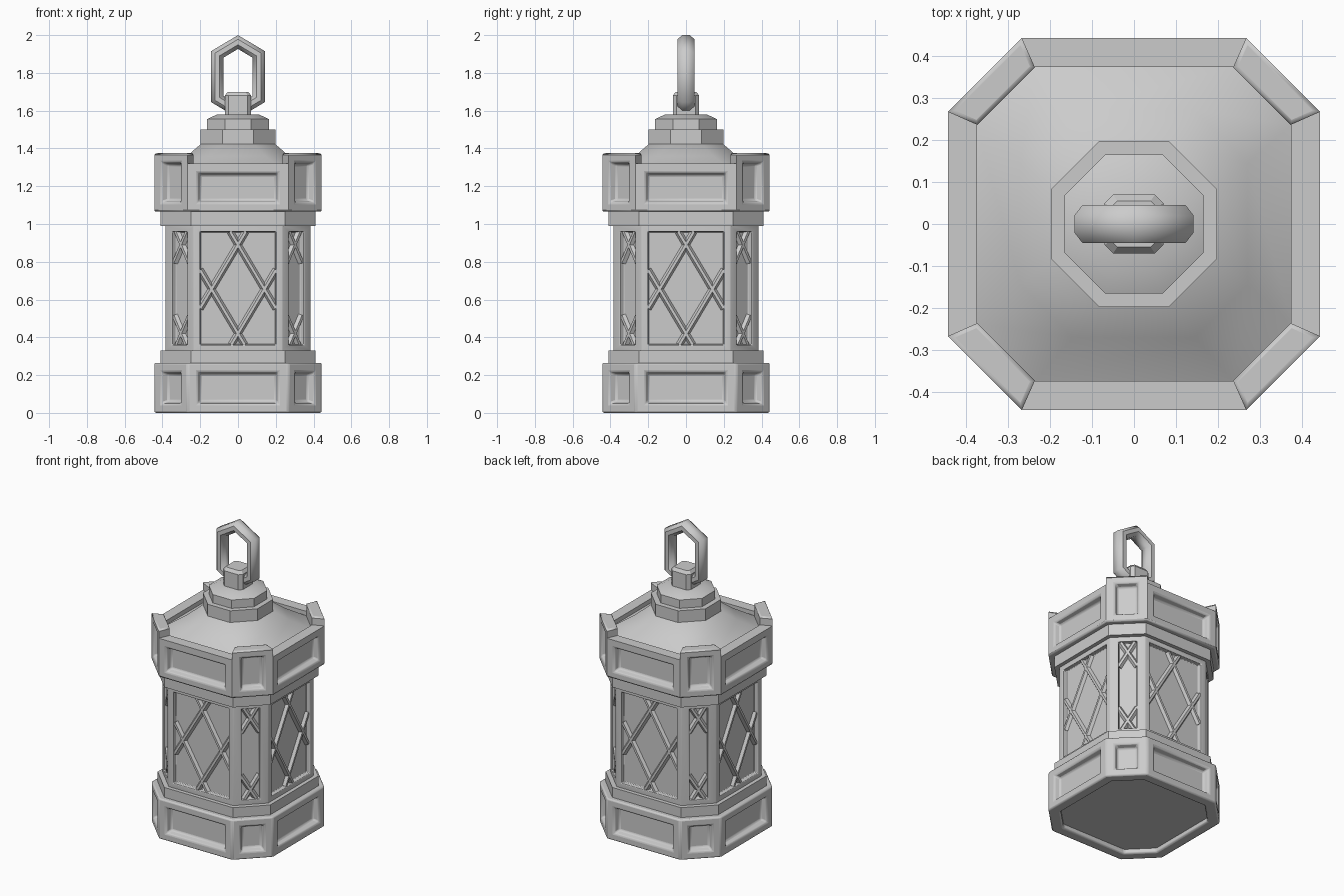
import bpy, bmesh, math
from mathutils import Vector

if "Cube" in bpy.data.objects:
    bpy.data.objects.remove(bpy.data.objects["Cube"])


def octagon(h, c):
    """Chamfered square: half width h, half length of the long side c (even segments are chamfers)."""
    return [(c, -h), (h, -c), (h, c), (c, h), (-c, h), (-h, c), (-h, -c), (-c, -h)]


def finish(name, bm, bevel=0.0, angle=40):
    bmesh.ops.remove_doubles(bm, verts=bm.verts, dist=1e-4)
    bmesh.ops.recalc_face_normals(bm, faces=bm.faces)
    me = bpy.data.meshes.new(name)
    bm.to_mesh(me)
    bm.free()
    ob = bpy.data.objects.new(name, me)
    bpy.context.collection.objects.link(ob)
    if bevel:
        m = ob.modifiers.new("soft_edges", 'BEVEL')
        m.width, m.segments = bevel, 2
        m.limit_method, m.angle_limit = 'ANGLE', math.radians(35)
    bpy.ops.object.select_all(action='DESELECT')
    ob.select_set(True)
    bpy.context.view_layer.objects.active = ob
    bpy.ops.object.shade_smooth_by_angle(angle=math.radians(angle))
    return ob


def loft(bm, rings, closed=False):
    """Skin a list of point rings; cap the ends unless the path is closed."""
    rows = [[bm.verts.new(p) for p in r] for r in rings]
    pairs = list(zip(rows, rows[1:])) + ([(rows[-1], rows[0])] if closed else [])
    for a, b in pairs:
        n = len(a)
        for i in range(n):
            bm.faces.new((a[i], a[(i + 1) % n], b[(i + 1) % n], b[i]))
    if not closed:
        bm.faces.new(rows[0][::-1])
        bm.faces.new(rows[-1])


def stack(name, levels, bevel=0.0, angle=30):
    """Solid from (half width, long side half, height) levels."""
    bm = bmesh.new()
    loft(bm, [[(x, y, z) for x, y in octagon(h, c)] for h, c, z in levels])
    return finish(name, bm, bevel, angle)


def quad(bm, *pts):
    bm.faces.new([bm.verts.new(p) for p in pts])


def panel(bm, p, q, z0, z1, mu, mz, depth, slope):
    """Wall from p to q with a framed, sunken panel."""
    p, q = Vector((*p, 0)), Vector((*q, 0))
    u = (q - p).normalized()
    n = Vector((u.y, -u.x, 0))

    def rect(a, b, d):
        s, e = p + u * a - n * d, q - u * a - n * d
        return [Vector((v.x, v.y, z)) for v, z in ((s, z0 + b), (e, z0 + b), (e, z1 - b), (s, z1 - b))]
    r = [rect(0, 0, 0), rect(mu, mz, 0), rect(mu + slope, mz + slope, depth)]
    for a, b in zip(r, r[1:]):
        for i in range(4):
            j = (i + 1) % 4
            quad(bm, a[i], a[j], b[j], b[i])
    quad(bm, *r[2])


def band(name, z0, z_long, z_corner):
    """Heavy octagonal ring with a sunken panel in each side."""
    bm = bmesh.new()
    out, inn = octagon(0.443, 0.267), octagon(0.373, 0.236)
    for i in range(8):
        j = (i + 1) % 8
        z1 = z_long if i % 2 else z_corner
        a, b, c, d = out[i], out[j], inn[j], inn[i]
        panel(bm, a, b, z0, z1, 0.054, 0.048, 0.04, 0.012)
        quad(bm, (*a, z1), (*b, z1), (*c, z1), (*d, z1))
        quad(bm, (*d, z0), (*c, z0), (*b, z0), (*a, z0))
        quad(bm, (*c, z0), (*d, z0), (*d, z1), (*c, z1))
        if z1 > z_long:  # exposed ends of the raised corner posts
            for s, t in ((a, d), (c, b)):
                quad(bm, (*s, z_long), (*t, z_long), (*t, z1), (*s, z1))
    return finish(name, bm, 0.01)


# Base and steps
band("base_band", 0.0, 0.265, 0.265)
stack("base_step", [(0.374, 0.237, 0.03), (0.374, 0.237, 0.262), (0.41, 0.25, 0.262), (0.41, 0.25, 0.33)])

# Lantern body frame with sunken panes
H, C, Z0, Z1, DEPTH = 0.385, 0.235, 0.33, 0.99, 0.028
ring = octagon(H, C)
bm = bmesh.new()
for i in range(8):
    panel(bm, ring[i], ring[(i + 1) % 8], Z0, Z1, 0.034 if i % 2 else 0.05, 0.03, DEPTH, 0.002)
finish("body_frame", bm, 0.004)

# Crossed lattice bars over the panes
bm = bmesh.new()
SLOPE, W = 1.68, 0.018
for i in range(8):
    p, q = Vector((*ring[i], 0)), Vector((*ring[(i + 1) % 8], 0))
    u = (q - p).normalized()
    n = Vector((u.y, -u.x, 0))
    mid = (p + q) / 2 - n * (DEPTH - 0.002)
    half = (q - p).length / 2 - (0.034 if i % 2 else 0.05)
    for zc, up in ((0.89, 1), (0.42, -1)):
        edge = 0.96 if up > 0 else 0.36
        for s in (1, -1):
            x0 = min(abs(edge - zc) / SLOPE, half)
            ends = [(-s * x0, zc + up * SLOPE * x0), (s * half, zc - up * SLOPE * half)]
            e = [mid + u * x + Vector((0, 0, z)) for x, z in ends]
            side = (e[1] - e[0]).normalized().cross(n) * W
            loft(bm, [[k + side, k + side * 0.4 + n * W, k - side * 0.4 + n * W, k - side] for k in e])
bmesh_name = "lattice_bars"
me = bpy.data.meshes.new(bmesh_name)
bmesh.ops.recalc_face_normals(bm, faces=bm.faces)
bm.to_mesh(me)
bm.free()
bpy.context.collection.objects.link(bpy.data.objects.new(bmesh_name, me))

# Collar and crown
stack("top_collar", [(0.41, 0.25, 0.99), (0.41, 0.25, 1.075), (0.37, 0.234, 1.075)])
band("crown_band", 1.065, 1.32, 1.375)

# Roof, neck tiers and knob
K = math.tan(math.pi / 8)
stack("roof", [(0.375, 0.237, 1.27), (0.375, 0.237, 1.29), (0.27, 0.145, 1.36), (0.195, 0.082, 1.425)], angle=50)
stack("neck", [(h, h * K, z) for h, z in
               ((0.198, 1.36), (0.198, 1.5), (0.165, 1.5), (0.165, 1.555), (0.11, 1.58))])
stack("knob", [(0.07, 0.05, 1.57), (0.07, 0.05, 1.68), (0.055, 0.04, 1.7)])

# Hexagonal hanging link
bm = bmesh.new()
outer = [(0, 2.0), (0.142, 1.915), (0.142, 1.645), (0, 1.56), (-0.142, 1.645), (-0.142, 1.915)]
inner = [(0, 1.927), (0.078, 1.88), (0.078, 1.68), (0, 1.633), (-0.078, 1.68), (-0.078, 1.88)]
rings = []
for o, k in zip(outer, inner):
    o, k = Vector((o[0], 0, o[1])), Vector((k[0], 0, k[1]))
    rings.append([o.lerp(k, t) + Vector((0, y, 0)) for t, y in
                  ((0, -0.02), (0.3, -0.045), (0.7, -0.045), (1, -0.02),
                   (1, 0.02), (0.7, 0.045), (0.3, 0.045), (0, 0.02))])
loft(bm, rings, closed=True)
finish("hanging_link", bm, angle=50)
